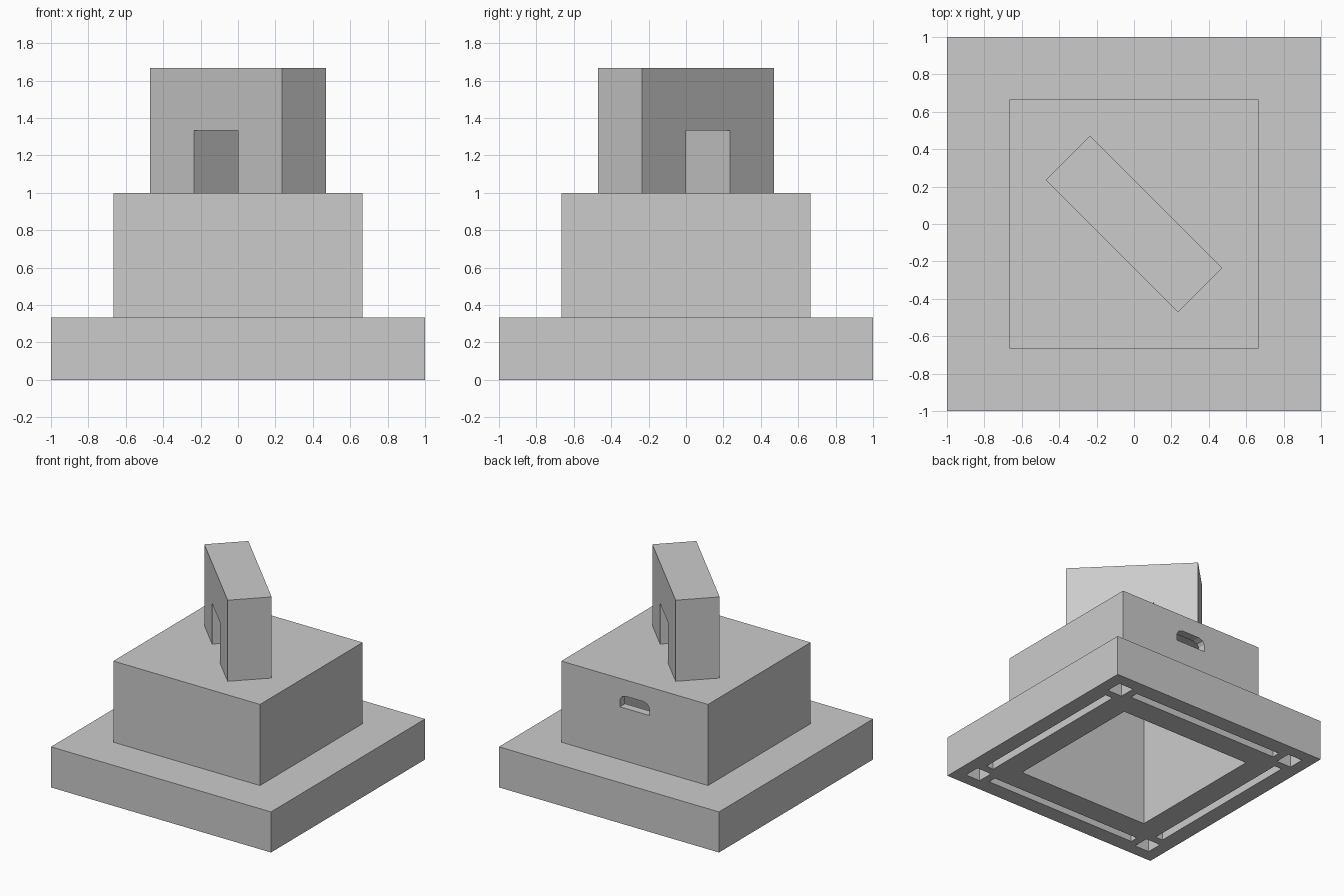
import bpy
import bmesh
from math import radians
from mathutils import Matrix, Vector

cube = bpy.data.objects.get("Cube")
if cube:
    bpy.data.objects.remove(cube, do_unlink=True)

U = 1 / 15  # wall thickness, used as the design unit

grey = bpy.data.materials.new("plain grey")
grey.use_nodes = True
colour = (0.6, 0.6, 0.6, 1)
grey.diffuse_color = colour
grey.node_tree.nodes["Principled BSDF"].inputs["Base Color"].default_value = colour


def make_object(name, bm):
    bmesh.ops.recalc_face_normals(bm, faces=bm.faces)
    mesh = bpy.data.meshes.new(name)
    bm.to_mesh(mesh)
    bm.free()
    mesh.materials.append(grey)
    obj = bpy.data.objects.new(name, mesh)
    bpy.context.collection.objects.link(obj)
    return obj


def box(name, x, y, z):
    """Box from (min, max) ranges."""
    bm = bmesh.new()
    size = [r[1] - r[0] for r in (x, y, z)]
    centre = [(r[0] + r[1]) / 2 for r in (x, y, z)]
    matrix = Matrix.Translation(centre) @ Matrix.Diagonal((*size, 1))
    bmesh.ops.create_cube(bm, size=1, matrix=matrix)
    return make_object(name, bm)


def extrude_profile(name, points, y0, y1):
    """Extrude an (x, z) outline along y."""
    bm = bmesh.new()
    face = bm.faces.new([bm.verts.new((x, y0, z)) for x, z in points])
    result = bmesh.ops.extrude_face_region(bm, geom=[face])
    verts = [v for v in result["geom"] if isinstance(v, bmesh.types.BMVert)]
    bmesh.ops.translate(bm, verts=verts, vec=Vector((0, y1 - y0, 0)))
    return make_object(name, bm)


def cut(obj, cutters):
    """Subtract the cutters, bake the result and remove them."""
    for cutter in cutters:
        cutter.hide_render = True
        mod = obj.modifiers.new("cut", "BOOLEAN")
        mod.operation = "DIFFERENCE"
        mod.solver = "EXACT"
        mod.object = cutter
    bpy.context.view_layer.update()
    graph = bpy.context.evaluated_depsgraph_get()
    mesh = bpy.data.meshes.new_from_object(obj.evaluated_get(graph))
    obj.modifiers.clear()
    obj.data = mesh
    for cutter in cutters:
        bpy.data.objects.remove(cutter, do_unlink=True)


def span(half):
    return (-half, half)


base_top, body_top, fin_top = 5 * U, 15 * U, 25 * U
inner = span(9 * U)

# Base plate: central opening, corner pockets and edge grooves underneath
base = box("base_plate", span(1), span(1), (0, base_top))
cutters = [box("opening_cutter", inner, inner, (-U, base_top + U))]
for sx in (-1, 1):
    for sy in (-1, 1):
        xs = sorted((sx * 11.5 * U, sx * 13.5 * U))
        ys = sorted((sy * 11.5 * U, sy * 13.5 * U))
        cutters.append(box("pocket_cutter", xs, ys, (-U, 3 * U)))
    strip = sorted((sx * 12 * U, sx * 13 * U))
    run = span(10.5 * U)
    cutters.append(box("groove_cutter", strip, run, (-U, 2 * U)))
    cutters.append(box("groove_cutter", run, strip, (-U, 2 * U)))
cut(base, cutters)

# Hollow body with a cable slot through the back wall
body = box("hollow_body", span(10 * U), span(10 * U), (base_top, body_top))
cavity = box("cavity_cutter", inner, inner, (base_top - U, body_top - U))
half = [(2, 11.5), (2, 12.4), (1.75, 12.8), (1.2, 13)]
outline = half + [(-x, z) for x, z in reversed(half)]
slot = extrude_profile("slot_cutter", [(x * U, z * U) for x, z in outline],
                       8.5 * U, 10.5 * U)
cut(body, [cavity, slot])

# Diagonal upright block with a square doorway through it
w, d = 7.5 * U, 2.5 * U
arch_top = body_top + 5 * U
doorway = [(-w, body_top), (-w, fin_top), (w, fin_top), (w, body_top),
           (d, body_top), (d, arch_top), (-d, arch_top), (-d, body_top)]
upright = extrude_profile("diagonal_upright", doorway, -d, d)
upright.data.transform(Matrix.Rotation(radians(-45), 4, "Z"))
